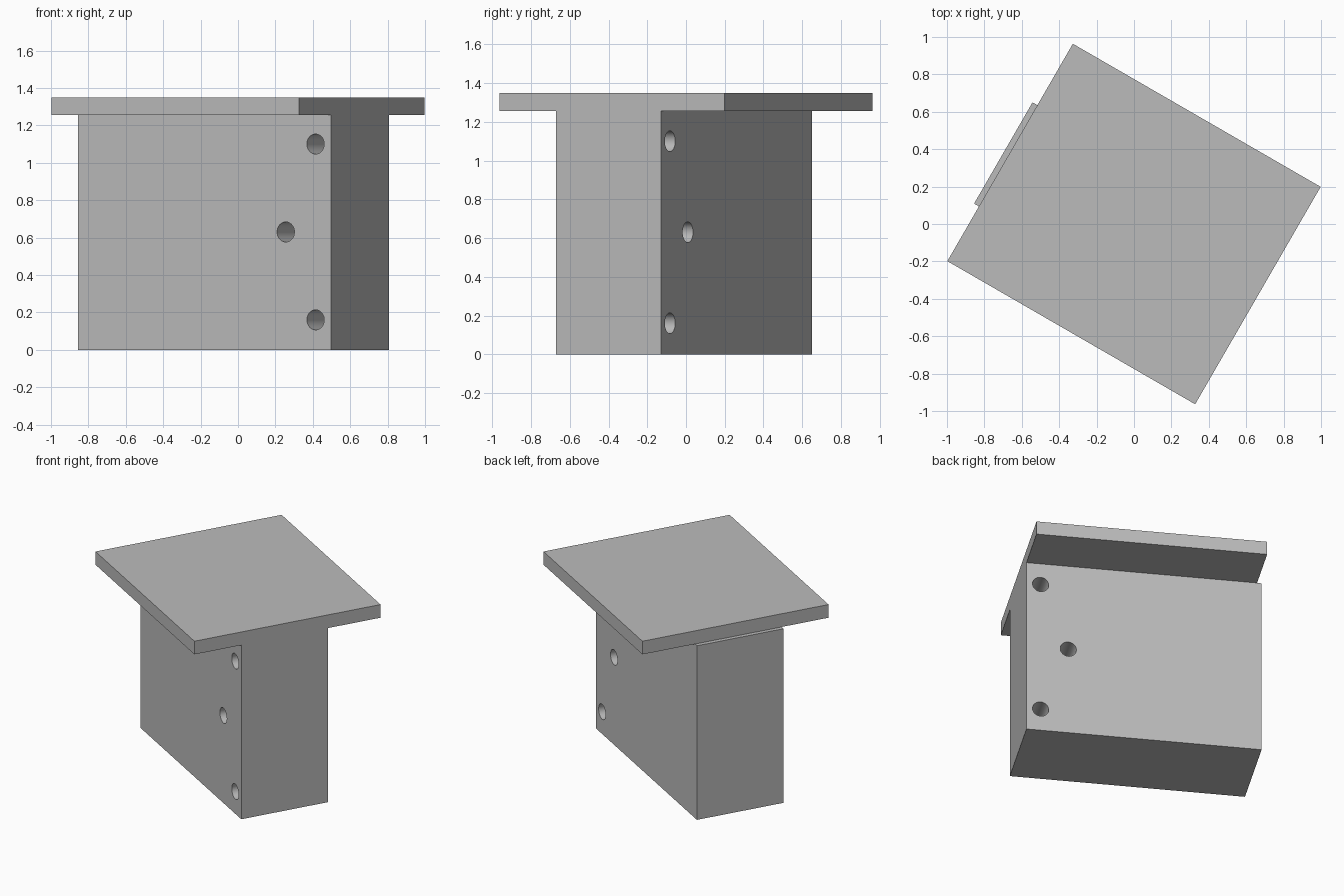
import bpy
from math import radians
from mathutils import Matrix

default = bpy.data.objects.get("Cube")
if default:
    bpy.data.objects.remove(default, do_unlink=True)

# The whole model is turned about the vertical axis
TURN = Matrix.Rotation(radians(-30), 4, "Z")

grey = bpy.data.materials.new("plain grey")
grey.use_nodes = True
grey.diffuse_color = (0.5, 0.5, 0.5, 1)
grey.node_tree.nodes["Principled BSDF"].inputs["Base Color"].default_value = (0.5, 0.5, 0.5, 1)


def box(name, low, high):
    """Box between two corners, given in the turned frame."""
    bpy.ops.mesh.primitive_cube_add(size=1)
    ob = bpy.context.object
    ob.name = name
    size = [b - a for a, b in zip(low, high)]
    middle = [(a + b) / 2 for a, b in zip(low, high)]
    ob.data.transform(TURN @ Matrix.Translation(middle) @ Matrix.Diagonal((*size, 1)))
    ob.data.materials.append(grey)
    return ob


# Flat top plate and the thick block beneath it
box("top_plate", (-0.765, -0.671, 1.255), (0.765, 0.671, 1.35))
block = box("support_block", (-0.795, -0.333, 0), (0.765, 0.292, 1.255))

# Three bolt holes straight through the block
for across, height in ((0.671, 0.16), (0.487, 0.63), (0.671, 1.1)):
    bpy.ops.mesh.primitive_cylinder_add(vertices=48, radius=0.0535, depth=2)
    cutter = bpy.context.object
    cutter.name = "hole_cutter"
    cutter.hide_render = True
    cutter.data.transform(TURN @ Matrix.Translation((across, 0, height))
                          @ Matrix.Rotation(radians(90), 4, "X"))
    cutter.data.materials.append(grey)
    cut = block.modifiers.new("hole", "BOOLEAN")
    cut.operation = "DIFFERENCE"
    cut.solver = "EXACT"
    cut.object = cutter
    bpy.ops.object.select_all(action="DESELECT")
    block.select_set(True)
    bpy.context.view_layer.objects.active = block
    bpy.ops.object.modifier_apply(modifier=cut.name)
    bpy.data.objects.remove(cutter, do_unlink=True)

# Round hole walls, crisp block edges
bpy.ops.object.shade_smooth_by_angle(angle=radians(30))
